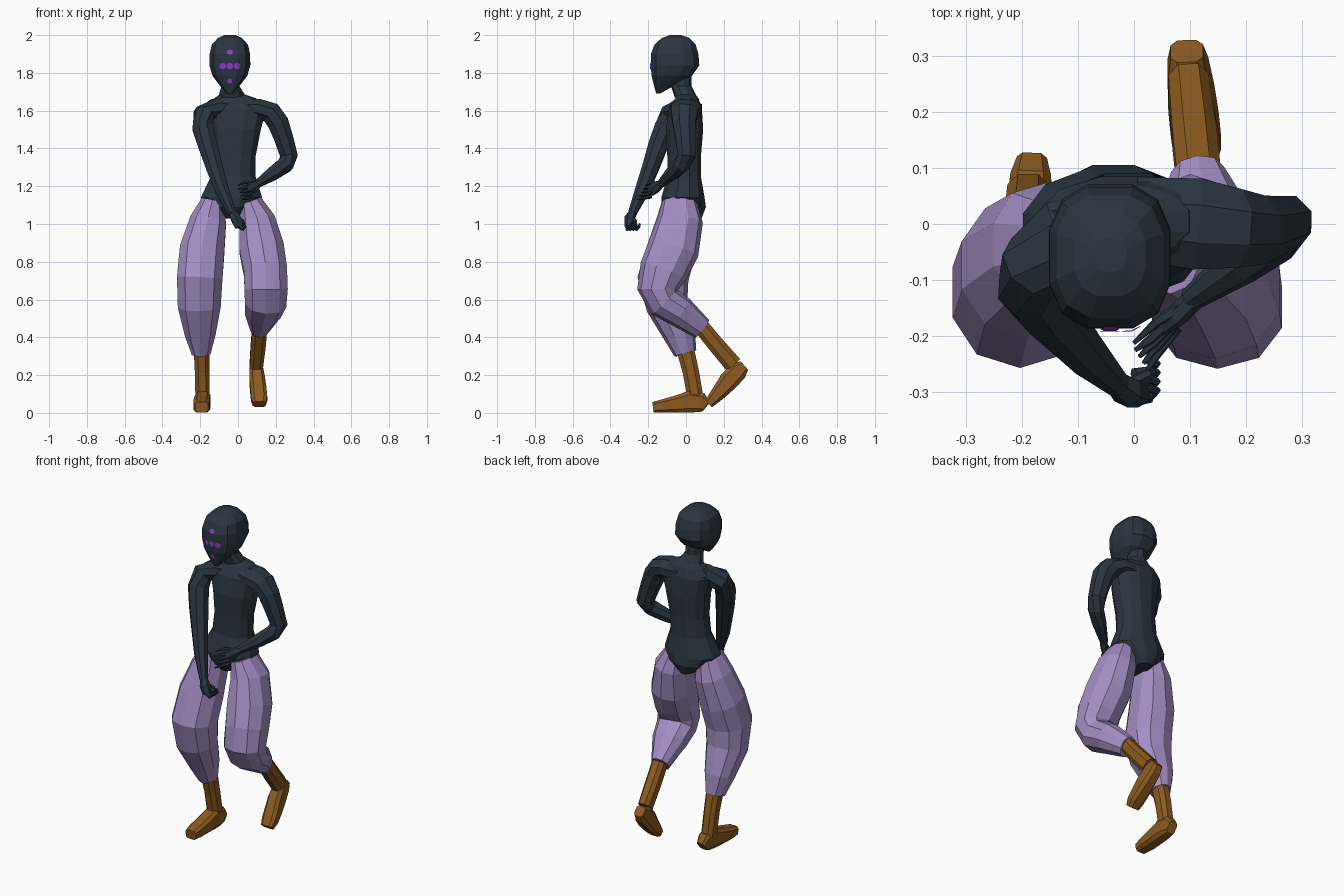
import bpy, bmesh, math
from mathutils import Vector
from mathutils.bvhtree import BVHTree


def material(name, rgb):
    m = bpy.data.materials.new(name)
    m.diffuse_color = (*rgb, 1)
    return m


DARK = material("dark slate", (0.024, 0.036, 0.052))
LILAC = material("lilac cloth", (0.37, 0.27, 0.55))
BROWN = material("brown leather", (0.26, 0.105, 0.014))
VIOLET = material("violet marks", (0.27, 0.045, 0.6))


def finish(name, bm, mat):
    bmesh.ops.recalc_face_normals(bm, faces=bm.faces)
    me = bpy.data.meshes.new(name)
    bm.to_mesh(me)
    bm.free()
    me.materials.append(mat)
    ob = bpy.data.objects.new(name, me)
    bpy.context.collection.objects.link(ob)
    return ob


def power(c, p):
    return math.copysign(abs(c) ** p, c)


def tube(name, rings, mat, sides=8, ref=(1, 0, 0), axis=None, p=1.0):
    """Loft of oval rings (x, y, z, half width, half depth) along a path."""
    bm = bmesh.new()
    pts = [Vector(r[:3]) for r in rings]
    loops = []
    for i, r in enumerate(rings):
        t = Vector(axis) if axis else pts[min(i + 1, len(pts) - 1)] - pts[max(i - 1, 0)]
        t.normalize()
        u = Vector(ref) - t * t.dot(Vector(ref))
        u.normalize()
        v = t.cross(u)
        a, b = r[3], r[-1]
        loop = []
        for k in range(sides):
            w = 2 * math.pi * (k + 0.5) / sides
            loop.append(bm.verts.new(pts[i] + u * a * power(math.cos(w), p) + v * b * power(math.sin(w), p)))
        loops.append(loop)
    for l0, l1 in zip(loops, loops[1:]):
        for k in range(sides):
            j = (k + 1) % sides
            bm.faces.new((l0[k], l0[j], l1[j], l1[k]))
    bm.faces.new(loops[0])
    bm.faces.new(loops[-1])
    return finish(name, bm, mat)


# Head and neck
UP = (0, 0, 1)
head = tube("head", [
    (-.043, -.055, 2.0, .03, .03), (-.043, -.055, 1.985, .065, .075),
    (-.043, -.058, 1.95, .098, .112), (-.043, -.06, 1.90, .11, .129),
    (-.043, -.058, 1.84, .111, .132), (-.043, -.075, 1.785, .095, .11),
    (-.043, -.11, 1.74, .06, .063), (-.043, -.148, 1.69, .015, .01)], DARK, 12, axis=UP, p=.75)
tube("neck", [(-.043, -.035, 1.81, .058, .062), (-.04, -.025, 1.73, .05, .055),
              (-.03, .0, 1.67, .08, .06)], DARK, 10, axis=UP)

# Torso with pointed pelvis
tube("torso", [
    (-.035, .0, 1.69, .06, .048), (-.015, .005, 1.665, .115, .064),
    (-.01, -.003, 1.61, .165, .09), (-.01, -.008, 1.5, .135, .102),
    (-.018, -.01, 1.36, .115, .092), (-.025, -.01, 1.25, .122, .092),
    (-.035, -.016, 1.14, .168, .118), (-.037, -.01, 1.09, .125, .119),
    (-.037, .0, 1.03, .045, .085)], DARK, 12, axis=UP, p=.9)

# Arms, running over the shoulders into the chest
tube("lowered_arm", [
    (-.03, .005, 1.61, .075, .062), (-.12, -.025, 1.612, .075, .056), (-.18, -.075, 1.578, .066, .06),
    (-.186, -.112, 1.51, .06), (-.158, -.15, 1.41, .055), (-.125, -.187, 1.3, .048),
    (-.085, -.232, 1.18, .04), (-.03, -.285, 1.055, .024)], DARK, ref=(0, 1, 0))
tube("bent_arm", [
    (.0, .01, 1.61, .08, .063), (.11, .0, 1.61, .088, .056), (.175, -.008, 1.588, .076, .062),
    (.213, -.01, 1.535, .066, .061), (.24, -.004, 1.46, .058, .055), (.27, .004, 1.36, .05),
    (.252, -.025, 1.315, .046), (.19, -.07, 1.27, .04), (.1, -.135, 1.21, .022)],
    DARK, ref=(0, 1, 0))

# Hands: palm plus slim fingers
tube("lowered_palm", [(-.035, -.28, 1.065, .02), (-.012, -.298, 1.03, .03),
                      (.008, -.305, .985, .026, .022)], DARK, 6)
for i in range(4):
    y = -.315 + i * .016
    tube("lowered_finger", [(.0, y, 1.0 - i * .003, .011), (.028, y + .005, .972, .01),
                            (.04, y + .018, .985, .008), (.025, y + .022, 1.0, .006)],
         DARK, 6, ref=(0, 1, 0))
tube("lowered_thumb", [(-.005, -.285, 1.03, .012), (.025, -.268, 1.015, .01),
                       (.035, -.265, .995, .006)], DARK, 6, ref=(0, 1, 0))
tube("bent_palm", [(.11, -.13, 1.215, .02), (.08, -.16, 1.195, .034, .02),
                   (.05, -.185, 1.175, .03, .016)], DARK, 6, ref=(0, 0, 1))
for i in range(4):
    s = i / 3
    z = 1.2 - .055 * s
    tube("bent_finger", [(.062 + .015 * s, -.175 - .01 * s, z, .01),
                         (.03 + .018 * s, -.205 - .018 * s, z - .008, .009),
                         (.002 + .022 * s, -.225 - .035 * s, z - .015, .004)],
         DARK, 5, ref=UP)
tube("bent_thumb", [(.08, -.15, 1.21, .011), (.04, -.175, 1.222, .009),
                    (.0, -.212, 1.205, .004)], DARK, 5, ref=UP)

# Baggy trouser legs
tube("standing_leg", [
    (-.135, -.035, 1.125, .06, .09), (-.157, -.04, 1.02, .1, .115),
    (-.19, -.078, .86, .124, .13), (-.203, -.122, .71, .126, .135),
    (-.205, -.1, .57, .119, .112), (-.2, -.035, .42, .085, .087),
    (-.195, -.003, .315, .052, .06)], LILAC, 10, p=.92)
tube("raised_leg", [
    (.065, -.035, 1.125, .06, .09), (.1, -.03, 1.02, .1, .12),
    (.125, -.066, .87, .123, .137), (.145, -.12, .75, .12, .128),
    (.149, -.148, .655, .12, .11), (.146, -.118, .59, .115, .094), (.132, -.03, .535, .1, .084),
    (.113, .085, .445, .05, .06)], LILAC, 10, p=.92)

# Boots: shank and foot
tube("standing_boot_shank", [(-.192, -.005, .34, .045, .05), (-.19, .025, .22, .041, .046),
                             (-.188, .05, .08, .04, .045)], BROWN, p=.8)
tube("standing_foot", [(-.182, .107, .034, .028, .034), (-.184, .08, .055, .038, .055),
                       (-.187, .02, .06, .043, .06), (-.191, -.05, .047, .045, .047),
                       (-.193, -.12, .037, .045, .037), (-.193, -.175, .03, .036, .029)],
     BROWN, p=.55)
tube("raised_boot_shank", [(.115, .085, .452, .042, .045), (.107, .16, .36, .042, .047),
                           (.097, .25, .255, .038, .05)], BROWN, p=.8)
tube("raised_foot", [(.094, .308, .25, .03, .032), (.096, .275, .222, .038, .054),
                     (.102, .225, .168, .043, .054), (.108, .18, .114, .045, .043),
                     (.112, .145, .075, .045, .034), (.112, .12, .046, .036, .025)],
     BROWN, p=.6)

# Face marks: thin plates laid onto the head surface
bm = bmesh.new()
bm.from_mesh(head.data)
tree = BVHTree.FromBMesh(bm)
bm.free()


def mark(name, x, z, rx, rz):
    bm = bmesh.new()

    def on_face(px, pz):
        hit = tree.ray_cast(Vector((px, -1, pz)), Vector((0, 1, 0)))[0]
        return bm.verts.new(hit - Vector((0, .005, 0)))
    mid = on_face(x, z)
    rim = [on_face(x + rx * math.cos(k * math.pi / 4), z + rz * math.sin(k * math.pi / 4)) for k in range(8)]
    for k in range(8):
        bm.faces.new((mid, rim[k], rim[(k + 1) % 8]))
    finish(name, bm, VIOLET)


for x in (-.082, -.043, -.004):
    mark("eye_mark", x, 1.836, .018, .017)
mark("forehead_mark", -.043, 1.91, .017, .013)
mark("chin_mark", -.043, 1.757, .013, .014)
